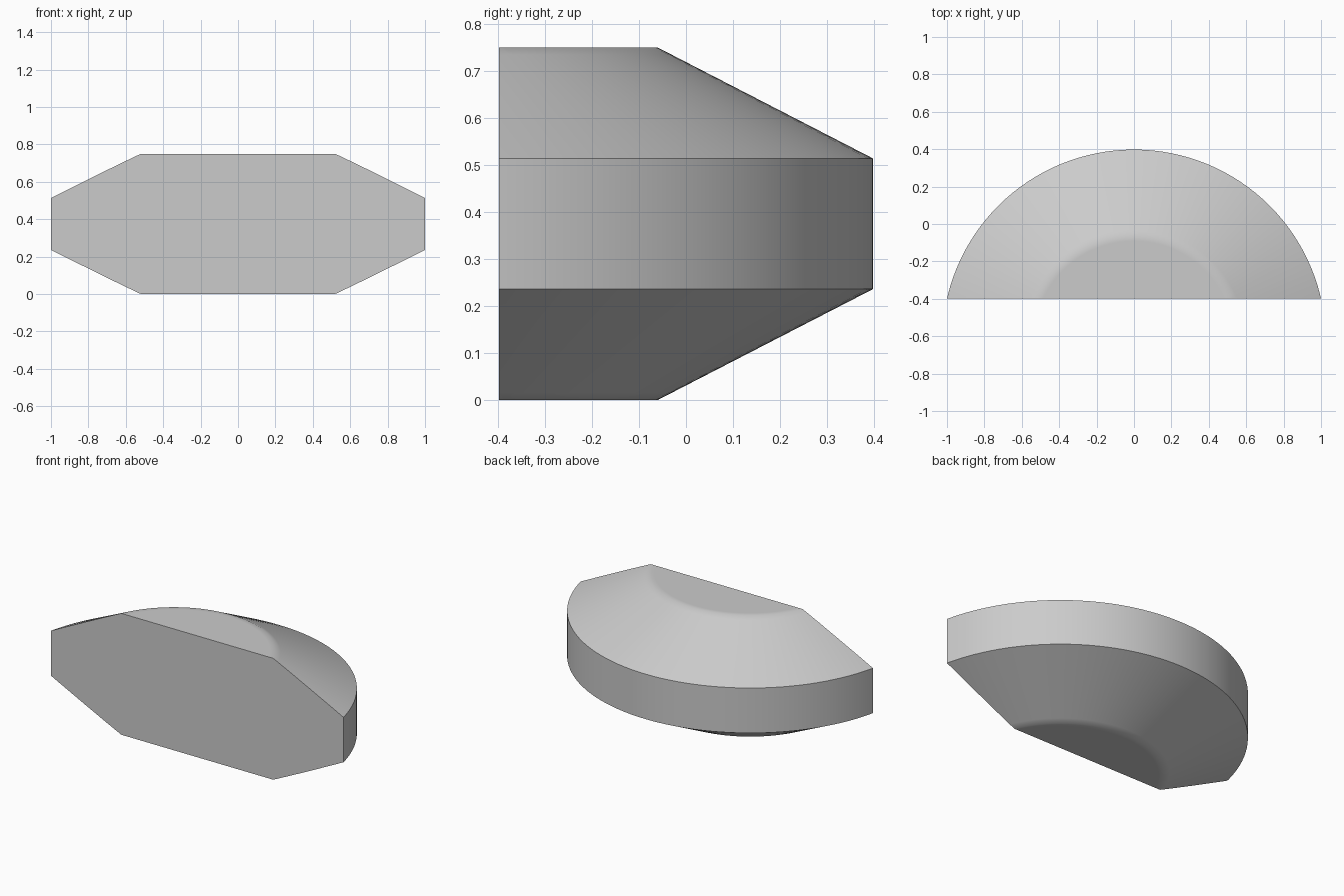
import bpy, bmesh, math
from mathutils import Vector

cube = bpy.data.objects.get("Cube")
if cube:
    bpy.data.objects.remove(cube, do_unlink=True)

# Plain grey
grey = bpy.data.materials.new("grey")
grey.use_nodes = True
colour = (0.6, 0.6, 0.6, 1)
grey.diffuse_color = colour
grey.node_tree.nodes["Principled BSDF"].inputs["Base Color"].default_value = colour

HEIGHT, RIM_LOW, RIM_HIGH = 0.75, 0.236, 0.514
R_OUT, R_CAP = 1.026, 0.568
AXIS_Y, FRONT_Y = -0.628, -0.398


def slope_z(r):
    """Height of the upper cone at radius r."""
    return HEIGHT + (RIM_HIGH - HEIGHT) * (r - R_CAP) / (R_OUT - R_CAP)


# Half profile of the turned body, with support rings beside the soft cap edge
upper = [(0.1, HEIGHT), (R_CAP - 0.03, HEIGHT), (R_CAP, HEIGHT),
         (R_CAP + 0.03, slope_z(R_CAP + 0.03)), (R_OUT, RIM_HIGH)]
profile = upper + [(r, HEIGHT - z) for r, z in reversed(upper)]

# Turn the profile half way round its axis
bm = bmesh.new()
axis = Vector((0, AXIS_Y, 0))
verts = [bm.verts.new((r, AXIS_Y, z)) for r, z in profile]
edges = [bm.edges.new(pair) for pair in zip(verts, verts[1:])]
bmesh.ops.spin(bm, geom=verts + edges, cent=axis, axis=(0, 0, 1),
               angle=math.pi, steps=64)

# Slice off the front and close it with one flat face
bmesh.ops.bisect_plane(bm, geom=bm.verts[:] + bm.edges[:] + bm.faces[:],
                       plane_co=(0, FRONT_Y, 0), plane_no=(0, -1, 0),
                       clear_outer=True)
bmesh.ops.holes_fill(bm, edges=[e for e in bm.edges if e.is_boundary], sides=0)
bmesh.ops.recalc_face_normals(bm, faces=bm.faces[:])

mesh = bpy.data.meshes.new("half_round_body")
bm.to_mesh(mesh)
bm.free()
mesh.materials.append(grey)
body = bpy.data.objects.new("half_round_body", mesh)
bpy.context.collection.objects.link(body)

# Smooth the turned surfaces, keep the rim and front edges sharp
bpy.ops.object.select_all(action="DESELECT")
body.select_set(True)
bpy.context.view_layer.objects.active = body
bpy.ops.object.shade_smooth_by_angle(angle=math.radians(30))
# The rims bend less than the limit, so mark them sharp by height
for edge in mesh.edges:
    a, b = (mesh.vertices[i].co for i in edge.vertices)
    if any(abs(a.z - z) < 1e-4 and abs(b.z - z) < 1e-4 for z in (RIM_LOW, RIM_HIGH)):
        edge.use_edge_sharp = True
